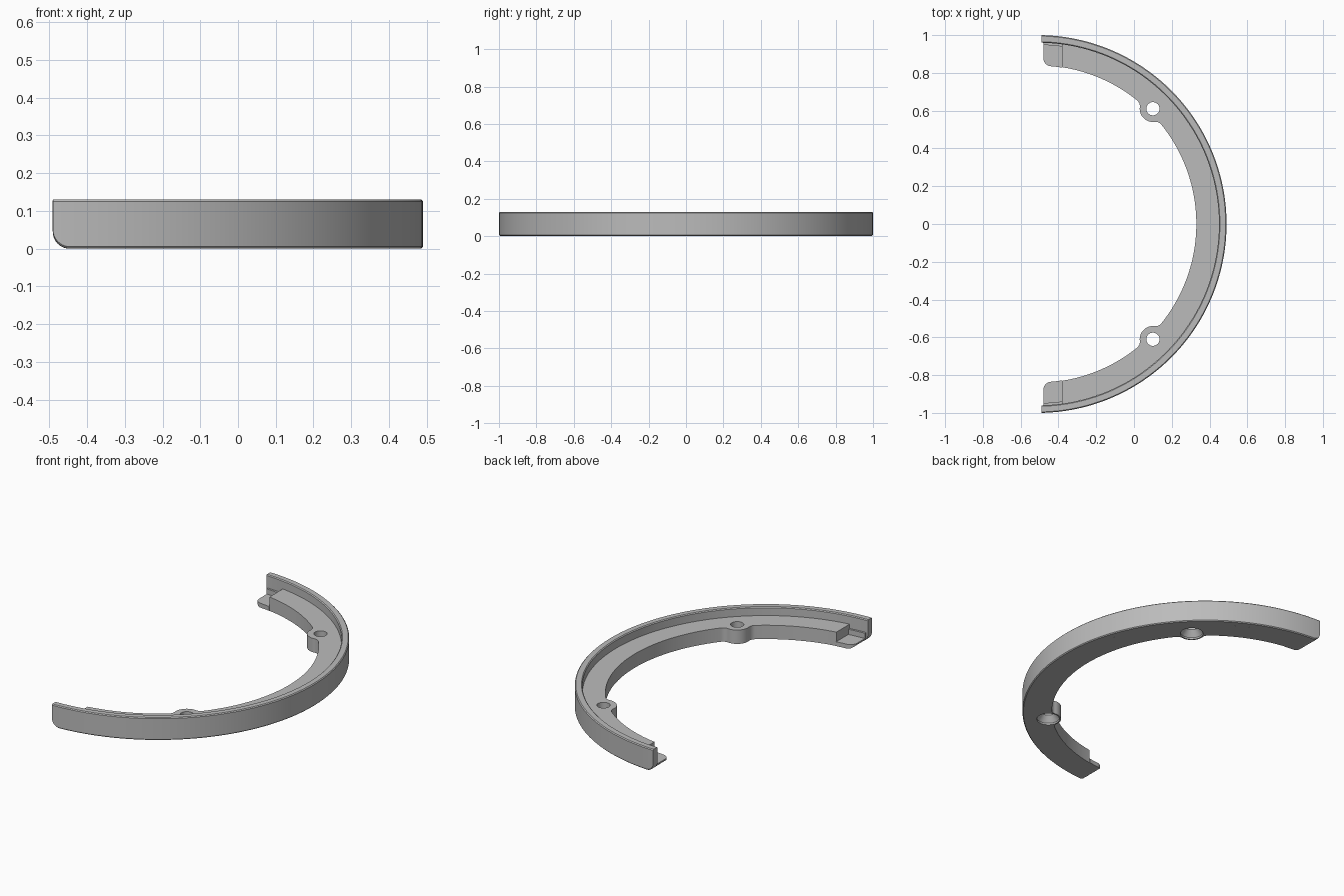
import bpy, bmesh, math
from math import sin, cos, sqrt, acos, atan2, pi

if "Cube" in bpy.data.objects:
    bpy.data.objects.remove(bpy.data.objects["Cube"])

CX = -0.51                                  # centre of all arcs
R_OUT, R_RIM, R_IN = 1.0, 0.96, 0.84
H, LEDGE, SHELF = 0.13, 0.08, 0.025
X_END, X_LEDGE, X_TIP = -0.49, -0.38, -0.48
ROUND = 0.045                               # rounded lower corner at the ends
BOSS_D, BOSS_R, FILLET, HOLE_R = 0.863, 0.07, 0.04, 0.035

gray = bpy.data.materials.new("light gray")
gray.use_nodes = True
gray.diffuse_color = (0.5, 0.5, 0.5, 1)
gray.node_tree.nodes["Principled BSDF"].inputs["Base Color"].default_value = (0.5, 0.5, 0.5, 1)


def loft(name, sections):
    """Join equal-length loops of points into a capped solid."""
    bm = bmesh.new()
    rings = [[bm.verts.new(p) for p in s] for s in sections]
    n = len(rings[0])
    for a, b in zip(rings, rings[1:]):
        for i in range(n):
            j = (i + 1) % n
            bm.faces.new((a[i], a[j], b[j], b[i]))
    bm.faces.new(rings[0])
    bm.faces.new(rings[-1])
    bmesh.ops.recalc_face_normals(bm, faces=bm.faces)
    mesh = bpy.data.meshes.new(name)
    bm.to_mesh(mesh)
    bm.free()
    ob = bpy.data.objects.new(name, mesh)
    bpy.context.collection.objects.link(ob)
    mesh.materials.append(gray)
    return ob


def smooth(ob):
    bpy.ops.object.select_all(action="DESELECT")
    ob.select_set(True)
    bpy.context.view_layer.objects.active = ob
    bpy.ops.object.shade_smooth_by_angle(angle=math.radians(30))


def polar(r, a, z):
    return (CX + r * cos(a), r * sin(a), z)


def bottom(x):
    """Underside height, rising near the open ends."""
    u = min(max(0, X_END + ROUND - x), ROUND)
    return ROUND - sqrt(ROUND ** 2 - u ** 2)


def spread(lo, hi, n):
    return [lo + (hi - lo) * i / n for i in range(n + 1)]


# Outer rim, with chamfered edges and rounded lower end corners
def rim_section(a):
    zb = min(bottom(CX + R_OUT * cos(a)), H - 0.02)
    c = 0.005
    pts = [(R_OUT - c, zb), (R_OUT, zb + c), (R_OUT, H - c), (R_OUT - c, H),
           (R_RIM + c, H), (R_RIM, H - c), (R_RIM, zb)]
    return [polar(r, a, z) for r, z in pts]


end = acos((X_END - CX) / R_OUT)
near = end - ROUND
half = spread(0, near, 60) + [near + ROUND * sin(t) for t in spread(0, pi / 2, 10)[1:]]
angles = [-a for a in reversed(half[1:])] + half
smooth(loft("outer_rim", [rim_section(a) for a in angles]))

# Inner edge of the ledge, bulging round each screw boss with fillets
reach = R_IN - FILLET
fillet_a = acos((BOSS_D ** 2 + reach ** 2 - (BOSS_R + FILLET) ** 2) / (2 * BOSS_D * reach))
k = BOSS_R / (BOSS_R + FILLET)
touch_a = atan2(reach * sin(fillet_a) * k,
                BOSS_D + (reach * cos(fillet_a) - BOSS_D) * k)


def inner_radius(a):
    off = abs(abs(a) - pi / 4)
    if off >= fillet_a:
        return R_IN
    if off > touch_a:
        d = fillet_a - off
        return reach * cos(d) + sqrt(max(0, FILLET ** 2 - (reach * sin(d)) ** 2))
    return BOSS_D * cos(off) - sqrt(BOSS_R ** 2 - (BOSS_D * sin(off)) ** 2)


def ledge_section(a):
    # the end faces are flat in x, so the angle differs a little per radius
    out = []
    for r, z in ((R_RIM, 0), (R_RIM, LEDGE), (inner_radius(a), LEDGE), (inner_radius(a), 0)):
        limit = acos((X_LEDGE - CX) / r)
        out.append(polar(r, max(-limit, min(limit, a)), z))
    return out


b, f, last = pi / 4, fillet_a, acos((X_LEDGE - CX) / R_RIM)
half = (spread(0, b - f, 30) + spread(b - f, b - touch_a, 10)[1:] + spread(b - touch_a, b + touch_a, 24)[1:]
        + spread(b + touch_a, b + f, 10)[1:] + spread(b + f, last, 20)[1:])
angles = [-a for a in reversed(half[1:])] + half
ledge = loft("inner_ledge", [ledge_section(a) for a in angles])

# Countersunk screw holes, wide on the underside
for side in (-1, 1):
    x, y, _ = polar(BOSS_D, side * pi / 4, 0)
    profile = [(0.062, -0.01), (0.062, 0.01), (HOLE_R, 0.045), (HOLE_R, H)]
    cutter = loft("hole_cutter", [[(x + r * cos(t), y + r * sin(t), z)
                                   for t in spread(0, 2 * pi, 40)[:-1]] for r, z in profile])
    cutter.hide_render = True
    mod = ledge.modifiers.new("hole", "BOOLEAN")
    mod.operation, mod.solver, mod.object = "DIFFERENCE", "EXACT", cutter
    bpy.context.view_layer.objects.active = ledge
    bpy.ops.object.modifier_apply(modifier=mod.name)
    bpy.data.objects.remove(cutter)
smooth(ledge)


# Thin end shelves with a rounded inner corner, and low strips against the rim
def shelf_section(x, side):
    corner = 0.04
    u = min(max(0, X_TIP + corner - x), corner)
    y_in = max(sqrt(R_IN ** 2 - (x - CX) ** 2) - 0.002, 0) + corner - sqrt(corner ** 2 - u ** 2)
    y_out = sqrt(R_RIM ** 2 - (x - CX) ** 2)
    zb = bottom(x)
    return [(x, side * y, z) for y, z in
            ((y_in, zb), (y_out, zb), (y_out, SHELF), (y_in, SHELF))]


for side, label in ((1, "back"), (-1, "front")):
    xs = spread(X_LEDGE, X_TIP + 0.04, 6) + [X_TIP + 0.04 * (1 - sin(t)) for t in spread(0, pi / 2, 10)[1:]]
    smooth(loft(label + "_end_shelf", [shelf_section(x, side) for x in xs]))
    strip = []
    for x in spread(X_LEDGE, X_TIP, 8):
        y0, y1 = (sqrt(r * r - (x - CX) ** 2) for r in (0.948, R_RIM))
        strip.append([(x, side * y, z) for y, z in ((y0, 0.02), (y1, 0.02), (y1, 0.055), (y0, 0.055))])
    smooth(loft(label + "_end_strip", strip))
